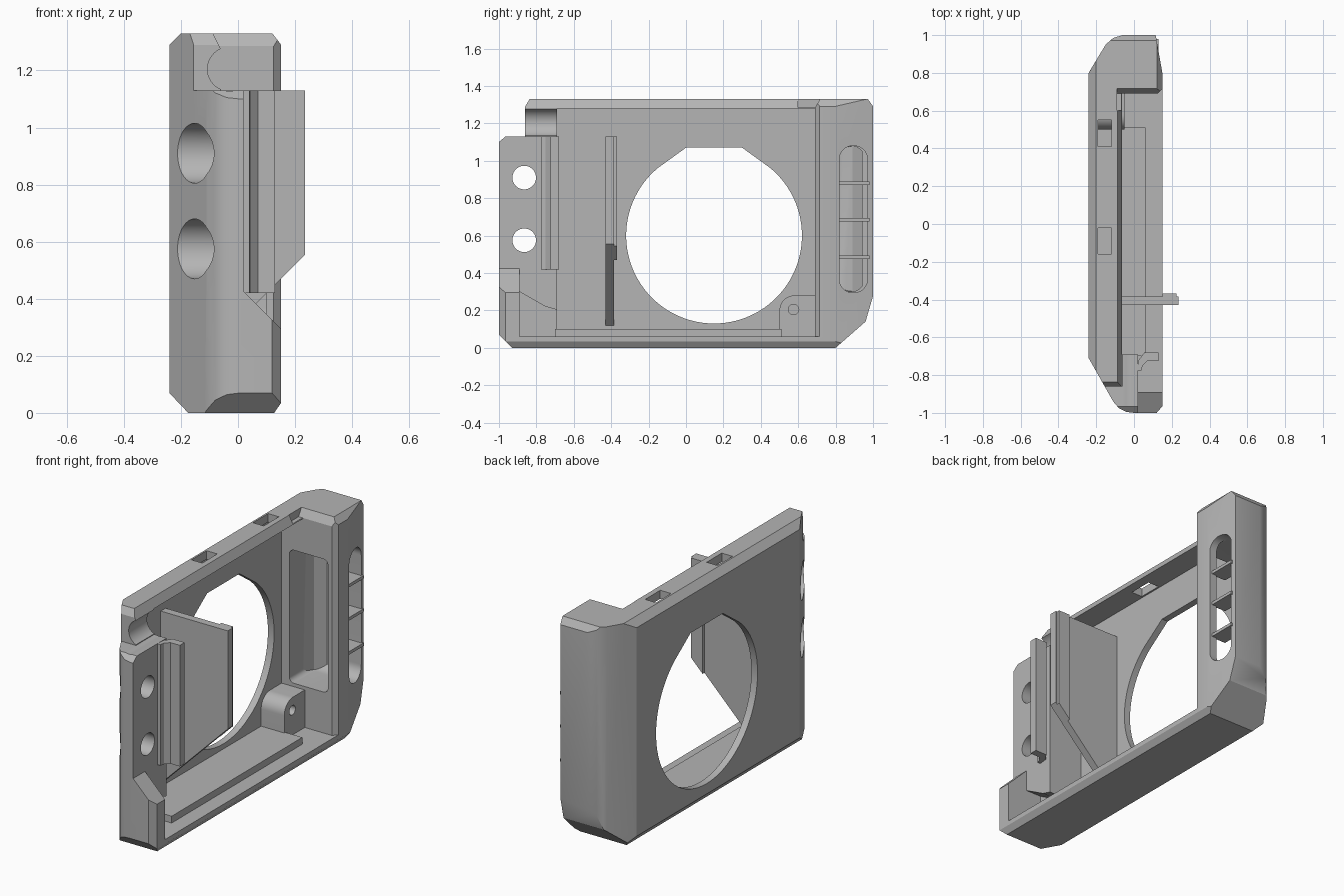
import bpy, bmesh, math
from mathutils import Vector

if "Cube" in bpy.data.objects:
    bpy.data.objects.remove(bpy.data.objects["Cube"], do_unlink=True)

grey = bpy.data.materials.new("plain_grey")
grey.use_nodes = True
COLOUR = (0.46, 0.46, 0.46, 1)
grey.diffuse_color = COLOUR
grey.node_tree.nodes["Principled BSDF"].inputs["Base Color"].default_value = COLOUR


def prism(name, axis, pts, lo, hi):
    """Extrude a flat outline along an axis; points use the other two axes in order."""
    place = {"x": lambda a, b, t: (t, a, b),
             "y": lambda a, b, t: (a, t, b),
             "z": lambda a, b, t: (a, b, t)}[axis]
    bm = bmesh.new()
    face = bm.faces.new([bm.verts.new(place(a, b, lo)) for a, b in pts])
    out = bmesh.ops.extrude_face_region(bm, geom=[face])
    moved = [v for v in out["geom"] if isinstance(v, bmesh.types.BMVert)]
    bmesh.ops.translate(bm, verts=moved, vec=Vector(place(0, 0, hi - lo)))
    bmesh.ops.recalc_face_normals(bm, faces=bm.faces)
    mesh = bpy.data.meshes.new(name)
    bm.to_mesh(mesh)
    bm.free()
    mesh.materials.append(grey)
    obj = bpy.data.objects.new(name, mesh)
    bpy.context.collection.objects.link(obj)
    return obj


def box(name, x, y, z):
    return prism(name, "z", [(x[0], y[0]), (x[1], y[0]), (x[1], y[1]), (x[0], y[1])], *z)


def arc(a, b, r, start=0, end=360, n=48):
    full = end - start == 360
    steps = n if full else n + 1
    angles = [math.radians(start + (end - start) * i / n) for i in range(steps)]
    return [(a + r * math.cos(t), b + r * math.sin(t)) for t in angles]


def rounded(a, b, r):
    """Rounded rectangle from two ranges."""
    corners = [(a[1] - r, b[1] - r, 0), (a[0] + r, b[1] - r, 90),
               (a[0] + r, b[0] + r, 180), (a[1] - r, b[0] + r, 270)]
    return [p for u, v, s in corners for p in arc(u, v, r, s, s + 90, 10)]


def combine(target, tool, operation="DIFFERENCE"):
    """Apply a boolean and discard the tool."""
    mod = target.modifiers.new("cut", "BOOLEAN")
    mod.operation, mod.solver, mod.object = operation, "EXACT", tool
    bpy.context.view_layer.update()
    graph = bpy.context.evaluated_depsgraph_get()
    mesh = bpy.data.meshes.new_from_object(target.evaluated_get(graph))
    target.modifiers.remove(mod)
    target.data = mesh
    bpy.data.objects.remove(tool, do_unlink=True)


# Shell: plan outline trimmed by the side and front outlines
body = prism("case_body", "z", [
    (-0.24, -0.71), (-0.11, -0.94), (-0.08, -0.975), (-0.04, -0.995), (0, -1),
    (0.12, -1), (0.15, -0.965), (0.15, 0.8), (0.115, 1), (-0.06, 1),
    (-0.11, 0.985), (-0.15, 0.95), (-0.24, 0.8)], 0, 1.33)
side = [(-0.93, 0), (0.8, 0), (0.96, 0.14), (1.001, 0.28), (1.001, 1.29), (0.965, 1.34),
        (-0.83, 1.34), (-0.86, 1.29), (-0.86, 1.13), (-0.965, 1.13), (-1.001, 1.1), (-1.001, 0.07)]
front = [(-0.165, -0.01), (0.12, -0.01), (0.151, 0.035), (0.151, 1.29), (0.12, 1.331),
         (-0.2, 1.331), (-0.241, 1.29), (-0.241, 0.07)]
combine(body, prism("side_trim", "x", side, -0.4, 0.4), "INTERSECT")
combine(body, prism("front_trim", "y", front, -1.2, 1.2), "INTERSECT")

# Main cavity, open top and stepped front wall
cutters = [
    box("cavity", (-0.2, 0.4), (-0.69, 0.69), (0.06, 1.28)),
    box("open_top", (-0.06, 0.4), (-1.2, 0.69), (1.13, 1.5)),
    prism("rim_bevel", "y", [(-0.06, 1.275), (-0.09, 1.335), (0.1, 1.335), (0.1, 1.275)], -1.2, 0.69),
    prism("grip_top_bevel", "x", [(0.6, 1.285), (0.69, 1.285), (0.72, 1.335), (0.6, 1.335)], -0.09, 0.4),
    prism("grip_edge_bevel", "z", [(0.12, 0.685), (0.155, 0.72), (0.155, 0.685)], 0.06, 1.5),
    prism("front_step", "y", [(0.02, 0.425), (0.16, 0.285), (0.4, 0.285), (0.4, 1.5), (0.02, 1.5)], -1.2, -0.68),
    box("corner_opening", (0.02, 0.4), (-0.89, -0.68), (0.06, 0.5)),
    prism("corner_pocket", "x", [(-0.89, 0.06), (-0.68, 0.06), (-0.68, 0.2), (-0.75, 0.22), (-0.89, 0.3)], -0.08, 0.4),
    prism("cable_notch", "y", arc(-0.03, 1.205, 0.077), -1.2, -0.68),
]
# Large window with a flattened top
window = arc(0.15, 0.6, 0.47, 130, 410, 80) + [(0.3, 1.07), (0, 1.07)]
cutters.append(prism("window", "x", window, -0.4, 0.1))
# Top slots
for y in (-0.16, 0.41):
    cutters.append(box("top_slot", (-0.19, -0.12), (y, y + 0.14), (1.2, 1.5)))
# Screw holes with wide counterbores
for z in (0.575, 0.91):
    cutters.append(prism("screw_hole", "x", arc(-0.865, z, 0.063), -0.4, 0.4))
    cutters.append(prism("counterbore", "x", arc(-0.865, z, 0.105), -0.4, -0.06))
# Hollow grip: inner pocket and outer slot
pocket = prism("grip_pocket", "z", [(-0.15, 0.6), (-0.15, 0.82), (-0.13, 0.89), (-0.08, 0.94),
                                    (0.1, 0.94), (0.1, 0.6)], 0.2, 1.2)
combine(pocket, prism("pocket_ends", "x", rounded((0.4, 0.96), (0.3, 1.08), 0.08), -0.4, 0.4), "INTERSECT")
combine(pocket, prism("pocket_corners", "y", rounded((-0.15, 0.1), (0.3, 1.08), 0.03), 0.3, 1.2), "INTERSECT")
cutters.append(pocket)
cutters.append(prism("grip_slot", "x", rounded((0.82, 0.97), (0.295, 1.08), 0.072), 0.04, 0.4))
for cutter in cutters:
    combine(body, cutter)

parts = [body]
# Ribs across the grip slot
for z in (0.485, 0.685, 0.88):
    parts.append(box("grip_rib", (0.03, 0.13), (0.81, 0.98), (z - 0.009, z + 0.009)))

# Raised floor ledge
parts.append(box("floor_ledge", (-0.21, 0.06), (-0.7, 0.51), (0.05, 0.1)))

# Corner boss with a pilot hole
boss = prism("corner_boss", "x", [(0.5, 0.05), (0.7, 0.05), (0.7, 0.28)] +
             arc(0.58, 0.2, 0.08, 90, 180, 12), -0.21, -0.05)
combine(boss, prism("pilot_hole", "x", arc(0.575, 0.205, 0.028, n=24), -0.15, 0.1))
parts.append(boss)

# Bent guide flange beside the front wall
parts.append(prism("guide_flange", "z", [
    (0, -0.76), (0.02, -0.76), (0.025, -0.72), (0.055, -0.68), (0.13, -0.68), (0.13, -0.725),
    (0.07, -0.725), (0.045, -0.75), (0.04, -0.775), (0, -0.775)], 0.42, 1.13))

# Upright fin with a thick outer lip
parts.append(prism("divider_fin", "y", [(-0.21, 0.11), (0.235, 0.555), (0.235, 1.13), (-0.21, 1.13)], -0.43, -0.385))
parts.append(prism("fin_lip", "y", [(0.15, 0.47), (0.225, 0.545), (0.225, 1.13), (0.15, 1.13)], -0.39, -0.368))

for obj in parts:
    bpy.ops.object.select_all(action="DESELECT")
    obj.select_set(True)
    bpy.context.view_layer.objects.active = obj
    bpy.ops.object.shade_smooth_by_angle(angle=math.radians(25))
